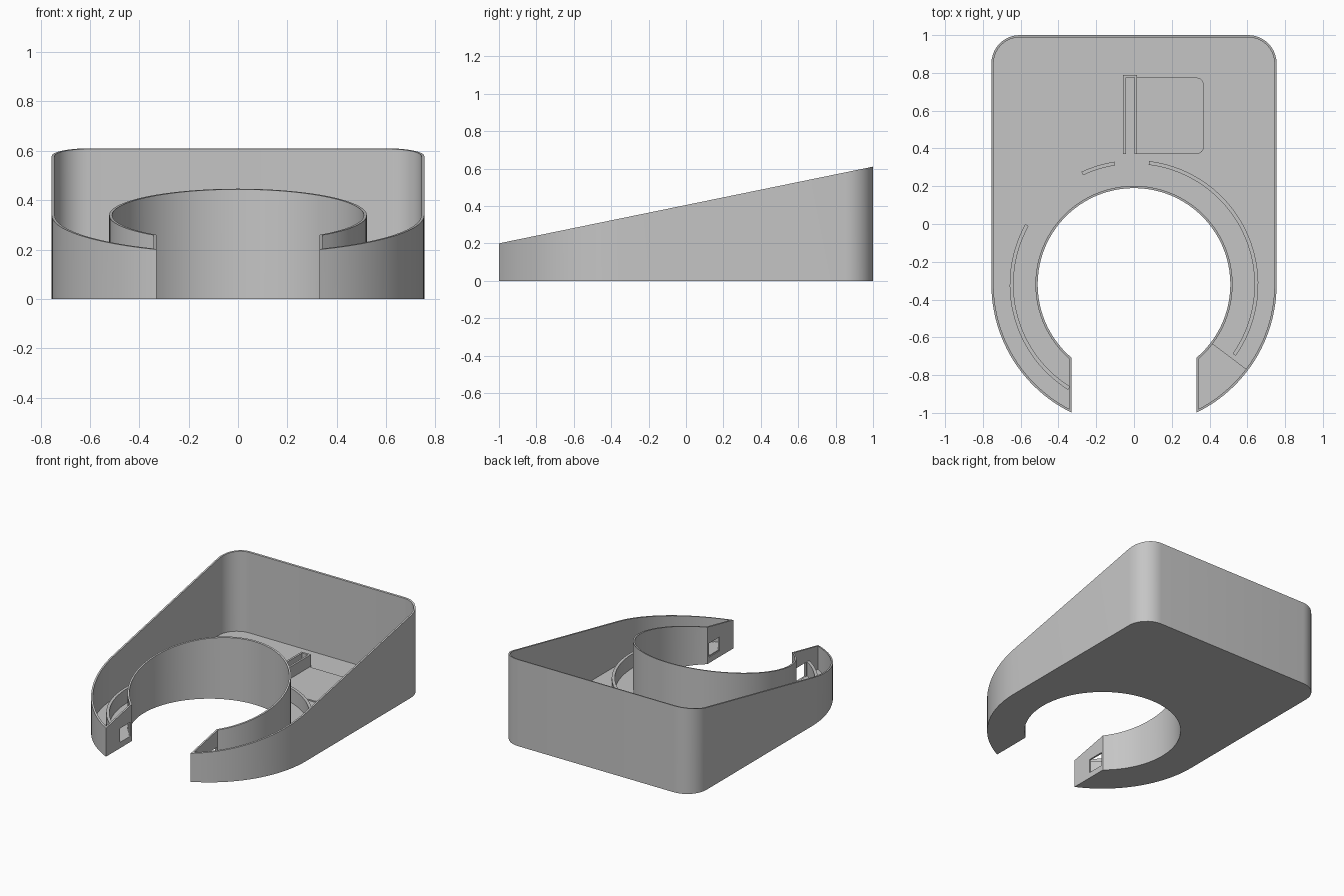
import bpy, bmesh
from math import sin, cos, asin, pi, radians
from mathutils import Matrix

if "Cube" in bpy.data.objects:
    bpy.data.objects.remove(bpy.data.objects["Cube"])

CY = -0.32            # centre of the round opening
R_OUT, R_IN = 0.755, 0.51
GAP = 0.33            # half width of the front mouth
WALL, FLOOR, RIB_TOP = 0.012, 0.04, 0.14

grey = bpy.data.materials.new("plain grey")
grey.use_nodes = True
colour = (0.56, 0.56, 0.56, 1)
grey.diffuse_color = colour
grey.node_tree.nodes["Principled BSDF"].inputs["Base Color"].default_value = colour


def arc(cx, cy, r, a0, a1, n):
    return [(cx + r * cos(a0 + (a1 - a0) * i / n),
             cy + r * sin(a0 + (a1 - a0) * i / n)) for i in range(n + 1)]


def finish(name, bm):
    bmesh.ops.recalc_face_normals(bm, faces=bm.faces)
    mesh = bpy.data.meshes.new(name)
    bm.to_mesh(mesh)
    bm.free()
    mesh.materials.append(grey)
    obj = bpy.data.objects.new(name, mesh)
    bpy.context.collection.objects.link(obj)
    return obj


def smooth(obj):
    bpy.ops.object.select_all(action="DESELECT")
    obj.select_set(True)
    bpy.context.view_layer.objects.active = obj
    bpy.ops.object.shade_smooth_by_angle(angle=radians(30))


def prism(name, pts, z0, z1):
    bm = bmesh.new()
    low = [bm.verts.new((x, y, z0)) for x, y in pts]
    top = [bm.verts.new((x, y, z1)) for x, y in pts]
    bm.faces.new(low)
    bm.faces.new(top)
    bridge(bm, low, top)
    obj = finish(name, bm)
    smooth(obj)
    return obj


def bridge(bm, a, b):
    for i in range(len(a)):
        j = (i + 1) % len(a)
        bm.faces.new((a[i], a[j], b[j], b[i]))


def rect(x0, x1, y0, y1):
    return [(x0, y0), (x1, y0), (x1, y1), (x0, y1)]


def outline(t):
    """Horseshoe plan, moved inwards by t."""
    ro, ri, g = R_OUT - t, R_IN + t, GAP + t
    ao, ai = asin(g / ro), asin(g / ri)
    c = 0.15
    pts = arc(0, CY, ro, -pi / 2 + ao, 0, 24)
    pts += arc(R_OUT - c, 1 - c, c - t, 0, pi / 2, 10)
    pts += arc(c - R_OUT, 1 - c, c - t, pi / 2, pi, 10)
    pts += arc(0, CY, ro, pi, 1.5 * pi - ao, 24)
    pts += arc(0, CY, ri, 1.5 * pi - ai, -pi / 2 + ai, 72)
    return pts


def slope(y):
    return 0.2 + 0.205 * (y + 1)


# Open tray with thin walls and a sloping rim
bm = bmesh.new()
outer, inner = outline(0), outline(WALL)
base = [bm.verts.new((x, y, 0)) for x, y in outer]
rim_out = [bm.verts.new((x, y, slope(y))) for x, y in outer]
rim_in = [bm.verts.new((x, y, slope(y))) for x, y in inner]
bed = [bm.verts.new((x, y, FLOOR)) for x, y in inner]
for a, b in ((base, rim_out), (rim_out, rim_in), (rim_in, bed)):
    bridge(bm, a, b)
bm.faces.new(base)
bm.faces.new(bed)
tray = finish("tray", bm)

# Cable windows through both end walls
bm = bmesh.new()
for side in (-1, 1):
    place = Matrix.Translation((side * GAP, -0.785, 0.09))
    size = Matrix.Diagonal((0.06, 0.12, 0.098, 1))
    bmesh.ops.create_cube(bm, size=1, matrix=place @ size)
cutter = finish("window_cutter", bm)
cutter.hide_render = True
cut = tray.modifiers.new("windows", "BOOLEAN")
cut.operation, cut.solver, cut.object = "DIFFERENCE", "EXACT", cutter
bpy.context.view_layer.update()
graph = bpy.context.evaluated_depsgraph_get()
cut_mesh = bpy.data.meshes.new_from_object(tray.evaluated_get(graph))
tray.modifiers.clear()
tray.data = cut_mesh
bpy.data.objects.remove(cutter)
smooth(tray)

# Curved guide ribs standing on the floor
for name, start, end in (("left_rib", -35, 83), ("back_rib", 99, 115),
                         ("right_rib", 151, 238)):
    a0, a1 = radians(start), radians(end)
    n = max(6, (end - start) // 3)
    pts = arc(0, CY, 0.658, a0, a1, n) + arc(0, CY, 0.638, a1, a0, n)
    prism(name, pts, FLOOR - 0.01, RIB_TOP)

# Narrow slot holder: two rails joined at the back
prism("slot_holder", [(-0.057, 0.37), (-0.043, 0.37), (-0.043, 0.775), (0.003, 0.775),
                      (0.003, 0.37), (0.017, 0.37), (0.017, 0.79), (-0.057, 0.79)],
      FLOOR - 0.01, RIB_TOP - 0.01)

# Thin rounded pad beside the slot
pad = [(0.017, 0.775), (0.017, 0.37)]
pad += arc(0.33, 0.41, 0.04, -pi / 2, 0, 6) + arc(0.33, 0.735, 0.04, 0, pi / 2, 6)
prism("floor_pad", pad, FLOOR - 0.01, FLOOR + 0.008)

# Low step in the floor at the left tip
a = radians(-37)
tip = arc(0, CY, R_OUT - 0.006, -pi / 2 + asin(0.336 / 0.749), a, 10)
tip += arc(0, CY, R_IN + 0.006, a, -pi / 2 + asin(0.336 / 0.516), 10)
prism("tip_step", tip, FLOOR - 0.01, FLOOR + 0.008)
